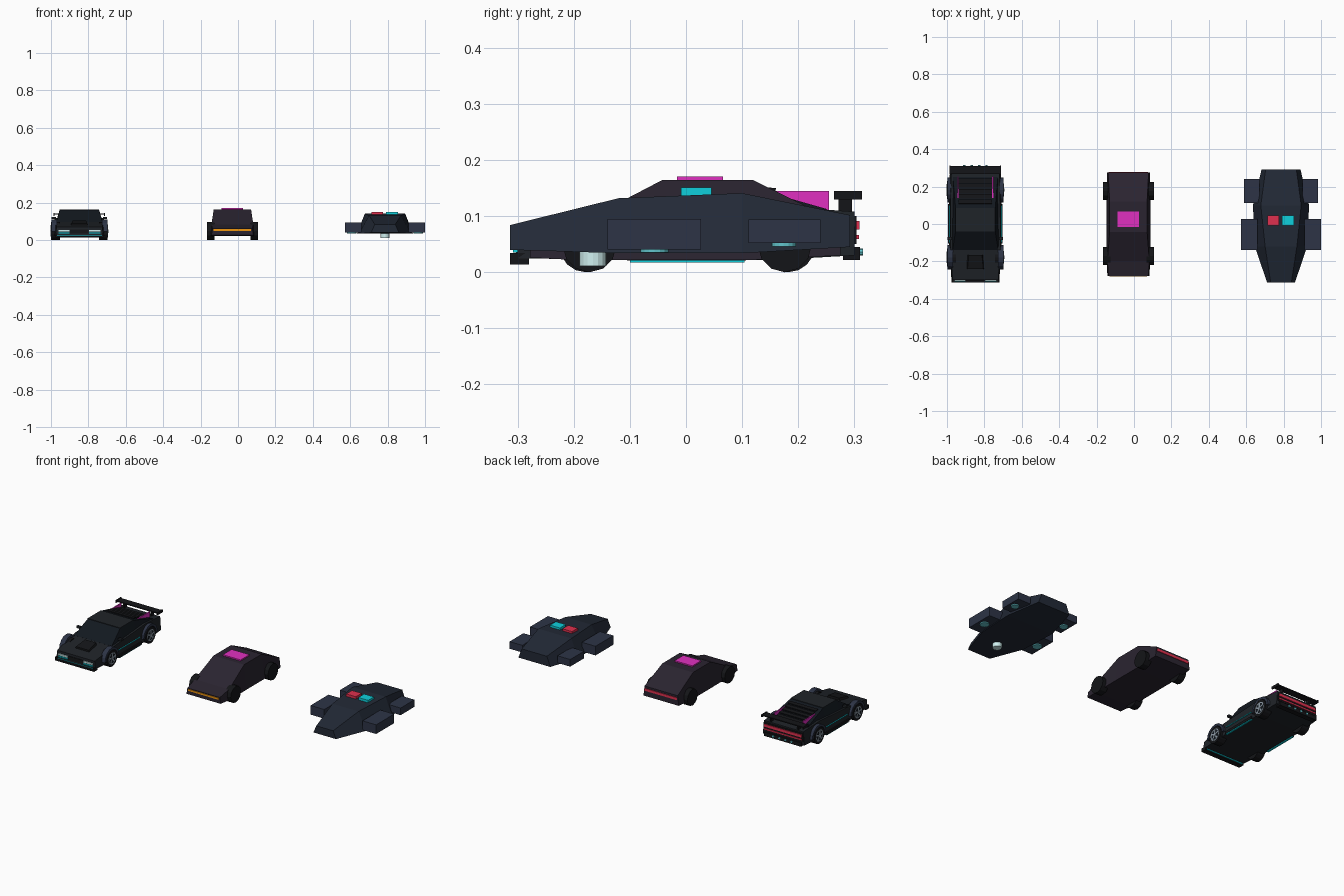
import bpy, bmesh, math
from mathutils import Matrix, Vector

if "Cube" in bpy.data.objects:
    bpy.data.objects.remove(bpy.data.objects["Cube"], do_unlink=True)


def paint(name, code):
    """Material from a hex colour code."""
    srgb = [int(code[i:i + 2], 16) / 255 for i in (0, 2, 4)]
    rgba = [c / 12.92 if c < 0.04 else ((c + 0.055) / 1.055) ** 2.4 for c in srgb] + [1]
    mat = bpy.data.materials.new(name)
    mat.use_nodes = True
    mat.diffuse_color = rgba
    mat.node_tree.nodes["Principled BSDF"].inputs["Base Color"].default_value = rgba
    return mat


CHARCOAL = paint("charcoal", "1f2328")
BLACK = paint("black", "141518")
GLASS = paint("glass", "12181f")
PLUM = paint("plum", "2a2430")
NAVY = paint("navy", "222936")
SLATE = paint("slate", "2d3446")
RIM = paint("rim", "8d9aa6")
CYAN = paint("cyan", "0fd0dc")
PALE = paint("pale_cyan", "62c4cc")
LAMP = paint("lamp_white", "d0f0f0")
RED = paint("red", "e0304e")
MAGENTA = paint("magenta", "e030c0")
AMBER = paint("amber", "f0960f")

lane = 0.0  # x of the vehicle being built


def finish(name, bm, mat):
    bmesh.ops.recalc_face_normals(bm, faces=bm.faces)
    mesh = bpy.data.meshes.new(name)
    bm.to_mesh(mesh)
    bm.free()
    mesh.materials.append(mat)
    obj = bpy.data.objects.new(name, mesh)
    obj.location.x = lane
    bpy.context.collection.objects.link(obj)
    return obj


def box(name, mat, x, y, z, tilt=0):
    """Box from (low, high) ranges, optionally tilted about x."""
    bm = bmesh.new()
    size = Vector([r[1] - r[0] for r in (x, y, z)])
    mid = Vector([(r[0] + r[1]) / 2 for r in (x, y, z)])
    m = Matrix.Translation(mid) @ Matrix.Rotation(tilt, 4, 'X') @ Matrix.Diagonal((*size, 1))
    bmesh.ops.create_cube(bm, size=1, matrix=m)
    return finish(name, bm, mat)


def pair(name, mat, x, y, z, tilt=0):
    """Matching left and right boxes."""
    box("left_" + name, mat, x, y, z, tilt)
    box("right_" + name, mat, (-x[1], -x[0]), y, z, tilt)


def cylinder(name, mat, centre, radius, depth, axis='Z', sides=16):
    bm = bmesh.new()
    turn = Matrix.Rotation(math.pi / 2, 4, {'X': 'Y', 'Y': 'X', 'Z': 'Z'}[axis])
    bmesh.ops.create_cone(bm, cap_ends=True, segments=sides, radius1=radius, radius2=radius,
                          depth=depth, matrix=Matrix.Translation(centre) @ turn)
    return finish(name, bm, mat)


def hull(name, mat, stations):
    """Loft of trapezoids: y, bottom half width, top half width, bottom z, top z."""
    bm = bmesh.new()
    rings = [[bm.verts.new(p) for p in ((-wb, y, lo), (wb, y, lo), (wt, y, hi), (-wt, y, hi))]
             for y, wb, wt, lo, hi in stations]
    for a, b in zip(rings, rings[1:]):
        for i in range(4):
            j = (i + 1) % 4
            bm.faces.new((a[i], a[j], b[j], b[i]))
    bm.faces.new(rings[0])
    bm.faces.new(rings[-1])
    return finish(name, bm, mat)


def arch(name, mat, x, y, z, inner, outer, steps=8):
    """Half-ring wheel arch extruded along x."""
    bm = bmesh.new()
    angles = [math.pi * i / steps for i in range(steps + 1)]
    loops = [[bm.verts.new((px, y + r * math.cos(a), z + r * math.sin(a))) for a in angles]
             for px, r in ((x[0], inner), (x[0], outer), (x[1], outer), (x[1], inner))]
    for k in range(4):
        a, b = loops[k], loops[(k + 1) % 4]
        for i in range(steps):
            bm.faces.new((a[i], a[i + 1], b[i + 1], b[i]))
    for i in (0, steps):
        bm.faces.new([loop[i] for loop in loops])
    return finish(name, bm, mat)


def spokes(name, x, y, z, radius, count=5):
    """Star of thin bars for a wheel face."""
    bm = bmesh.new()
    for i in range(count):
        m = (Matrix.Translation((x, y, z)) @ Matrix.Rotation(math.tau * i / count, 4, 'X')
             @ Matrix.Translation((0, 0, radius / 2)) @ Matrix.Diagonal((0.006, 0.009, radius, 1)))
        bmesh.ops.create_cube(bm, size=1, matrix=m)
    return finish(name, bm, RIM)


def sports_car():
    hull("sports_body", CHARCOAL, [(-0.3, 0.128, 0.122, 0.025, 0.07), (-0.12, 0.14, 0.134, 0.022, 0.1),
                                   (0.16, 0.14, 0.132, 0.022, 0.118), (0.3, 0.136, 0.128, 0.03, 0.108)])
    hull("sports_cabin", GLASS, [(-0.14, 0.128, 0.122, 0.08, 0.097), (-0.04, 0.13, 0.106, 0.08, 0.16),
                                 (0.085, 0.13, 0.106, 0.08, 0.16), (0.25, 0.128, 0.12, 0.08, 0.113)])
    box("sports_roof", CHARCOAL, (-0.106, 0.106), (-0.04, 0.085), (0.158, 0.163))
    # Hood, nose and lamps
    hull("hood_scoop", BLACK, [(-0.24, 0.048, 0.042, 0.07, 0.09), (-0.165, 0.048, 0.035, 0.08, 0.105)])
    box("front_lip", BLACK, (-0.128, 0.128), (-0.314, -0.285), (0.014, 0.022))
    pair("lip_plate", BLACK, (0.12, 0.128), (-0.314, -0.28), (0.014, 0.034))
    box("front_grille", BLACK, (-0.05, 0.05), (-0.303, -0.295), (0.034, 0.056))
    pair("headlight", LAMP, (0.052, 0.112), (-0.306, -0.295), (0.045, 0.055))
    pair("headlight_glow", CYAN, (0.052, 0.112), (-0.308, -0.295), (0.035, 0.041))
    box("front_glow", CYAN, (-0.12, 0.12), (-0.3, -0.28), (0.019, 0.024))
    # Sides
    pair("side_skirt", BLACK, (0.132, 0.146), (-0.105, 0.107), (0.021, 0.036))
    pair("skirt_glow", CYAN, (0.134, 0.144), (-0.1, 0.104), (0.017, 0.021))
    pair("door_line", CYAN, (0.137, 0.1415), (-0.1, 0.1), (0.062, 0.066))
    pair("mirror", CHARCOAL, (0.125, 0.148), (-0.085, -0.07), (0.112, 0.124))
    # Rear window slats and buttresses
    for i in range(5):
        y = 0.12 + i * 0.028
        z = 0.157 - i * 0.008
        box(f"rear_slat_{i + 1}", BLACK, (-0.09, 0.09), (y - 0.012, y + 0.012), (z - 0.003, z + 0.002), -0.1)
    pair("rear_buttress", MAGENTA, (0.09, 0.096), (0.14, 0.255), (0.1, 0.145))
    # Spoiler and tail
    box("spoiler_wing", BLACK, (-0.135, 0.135), (0.268, 0.31), (0.136, 0.142))
    pair("spoiler_plate", BLACK, (0.132, 0.138), (0.264, 0.314), (0.13, 0.145))
    pair("spoiler_post", BLACK, (0.085, 0.093), (0.272, 0.296), (0.1, 0.138))
    box("tail_panel", BLACK, (-0.128, 0.128), (0.295, 0.304), (0.05, 0.1))
    box("tail_light", RED, (-0.122, 0.122), (0.3, 0.309), (0.076, 0.091))
    box("lower_tail_light", RED, (-0.122, 0.122), (0.3, 0.308), (0.059, 0.066))
    box("rear_diffuser", BLACK, (-0.12, 0.12), (0.28, 0.31), (0.022, 0.045))
    for i in range(4):
        cylinder(f"exhaust_{i + 1}", PALE, (-0.06 + i * 0.04, 0.308, 0.036), 0.006, 0.014, 'Y', 8)
    # Wheels and arches
    for side, s in (("left", 1), ("right", -1)):
        for end, y in (("front", -0.178), ("rear", 0.182)):
            tag = f"sports_{end}_{side}"
            cylinder(tag + "_tyre", BLACK, (s * 0.128, y, 0.048), 0.048, 0.046, 'X')
            cylinder(tag + "_rim", RIM, (s * 0.1505, y, 0.048), 0.034, 0.003, 'X')
            cylinder(tag + "_dish", GLASS, (s * 0.151, y, 0.048), 0.028, 0.003, 'X')
            spokes(tag + "_spokes", s * 0.1505, y, 0.048, 0.032)
            cylinder(tag + "_hub", RIM, (s * 0.1505, y, 0.048), 0.009, 0.008, 'X', 8)
            arch(tag + "_arch", SLATE, (s * 0.12, s * 0.15), y, 0.045, 0.053, 0.066)


def street_car():
    hull("street_body", PLUM, [(-0.278, 0.112, 0.106, 0.026, 0.062), (-0.2, 0.117, 0.112, 0.022, 0.082),
                               (-0.043, 0.117, 0.1, 0.022, 0.164), (0.12, 0.117, 0.1, 0.022, 0.164),
                               (0.275, 0.115, 0.108, 0.03, 0.088)])
    box("roof_panel", MAGENTA, (-0.058, 0.058), (-0.016, 0.066), (0.16, 0.171))
    box("street_headlight", AMBER, (-0.1, 0.1), (-0.282, -0.27), (0.048, 0.058))
    box("street_tail_light", RED, (-0.105, 0.105), (0.27, 0.279), (0.062, 0.076))
    for side, s in (("left", 1), ("right", -1)):
        for end, y in (("front", -0.172), ("rear", 0.176)):
            cylinder(f"street_{end}_{side}_wheel", BLACK, (s * 0.116, y, 0.048), 0.048, 0.04, 'X', 12)


def hover_car():
    hull("hover_body", NAVY, [(-0.314, 0.074, 0.055, 0.04, 0.084), (-0.12, 0.14, 0.085, 0.034, 0.132),
                              (0.1, 0.15, 0.108, 0.034, 0.141), (0.292, 0.104, 0.082, 0.045, 0.102)])
    box("beacon_red", RED, (-0.073, -0.01), (-0.009, 0.045), (0.132, 0.151))
    box("beacon_cyan", CYAN, (0.006, 0.07), (-0.009, 0.045), (0.132, 0.151))
    cylinder("nose_thruster", LAMP, (0, -0.166, 0.025), 0.024, 0.028)
    # Thruster pods
    pair("front_pod", SLATE, (0.125, 0.214), (-0.14, 0.027), (0.041, 0.095))
    pair("rear_pod", SLATE, (0.115, 0.198), (0.111, 0.24), (0.052, 0.094))
    for side, s in (("left", 1), ("right", -1)):
        cylinder(f"front_{side}_thruster", PALE, (s * 0.178, -0.056, 0.04), 0.025, 0.01)
        cylinder(f"rear_{side}_thruster", PALE, (s * 0.165, 0.174, 0.051), 0.022, 0.01)


for lane, build in ((-0.848, sports_car), (-0.03, street_car), (0.786, hover_car)):
    build()
